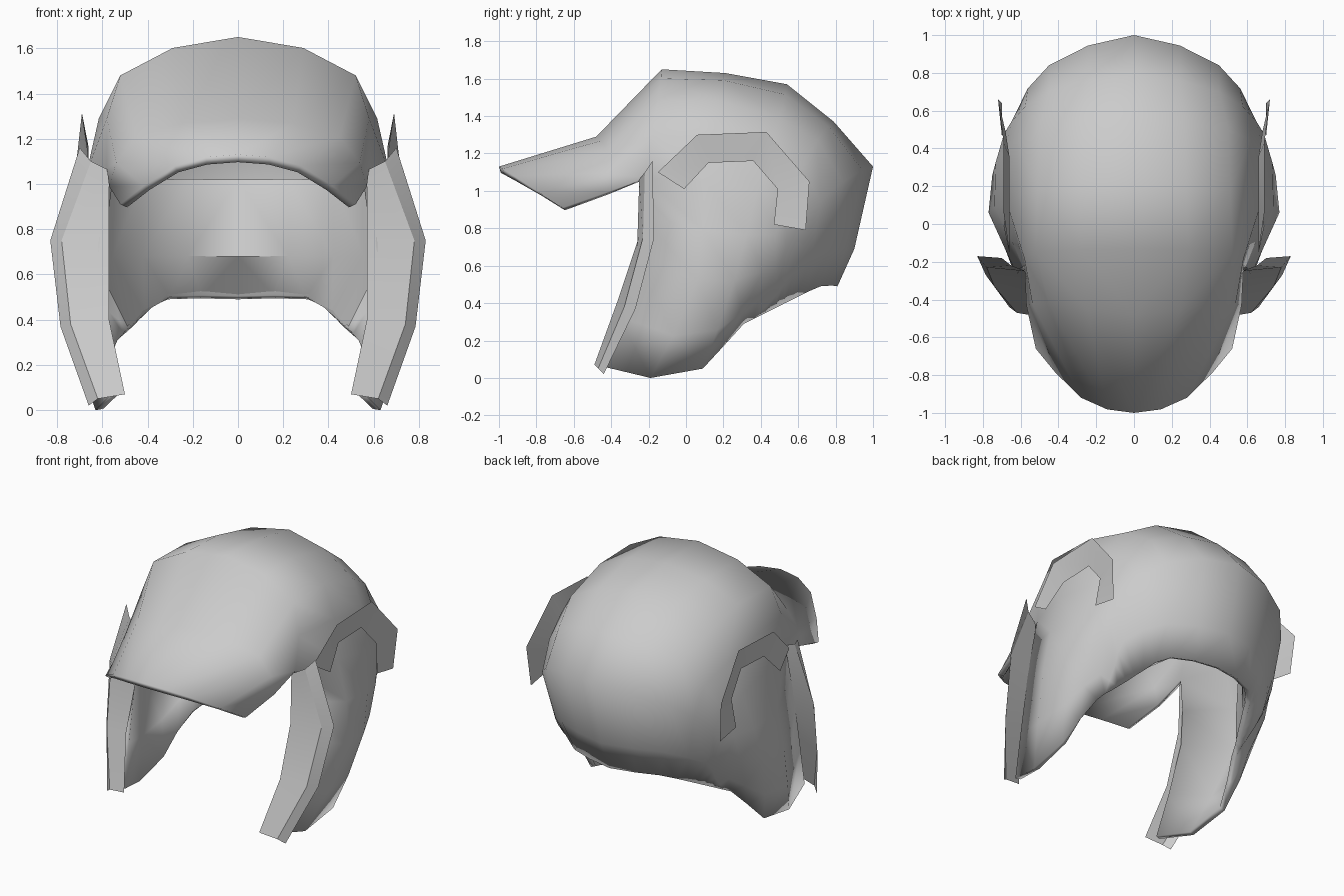
import bpy, bmesh
from math import radians
from mathutils import Vector

if "Cube" in bpy.data.objects:
    bpy.data.objects.remove(bpy.data.objects["Cube"])


def refine(pts):
    """Insert one smooth in-between point per segment; ribs start on the midline."""
    p = [Vector(q) for q in pts]
    mirrored = Vector((-p[1].x, p[1].y, p[1].z))
    out = []
    for i in range(len(p) - 1):
        a = p[i - 1] if i else mirrored
        d = p[min(i + 2, len(p) - 1)]
        out += [p[i], (9 * p[i] + 9 * p[i + 1] - a - d) / 16]
    return out + [p[-1]]


def build(name, grids, thickness=0, angle=60):
    """Skin grids of points, weld them, mirror to the other side."""
    bm = bmesh.new()
    for rows in grids:
        v = [[bm.verts.new(p) for p in r] for r in rows]
        for a, b in zip(v, v[1:]):
            for k in range(len(a) - 1):
                bm.faces.new((a[k], a[k + 1], b[k + 1], b[k]))
    bmesh.ops.remove_doubles(bm, verts=bm.verts, dist=0.0005)
    me = bpy.data.meshes.new(name)
    bm.to_mesh(me)
    bm.free()
    ob = bpy.data.objects.new(name, me)
    bpy.context.collection.objects.link(ob)
    m = ob.modifiers.new("mirror", 'MIRROR')
    m.use_clip = True
    if thickness:
        s = ob.modifiers.new("thickness", 'SOLIDIFY')
        s.thickness = thickness
        s.offset = -1
    bpy.ops.object.select_all(action='DESELECT')
    bpy.context.view_layer.objects.active = ob
    ob.select_set(True)
    bpy.ops.object.shade_smooth_by_angle(angle=radians(angle))
    return ob


# Shell ribs, front to back, each from the midline down to the lower edge
ribs = [refine(r) for r in (
    [(0, -.13, 1.65), (.52, -.15, 1.48), (.58, -.22, 1.07), (.62, -.27, .65), (.57, -.44, .06)],
    [(0, .21, 1.63), (.51, .18, 1.48), (.67, .1, 1.05), (.77, .06, .52), (.63, -.19, 0)],
    [(0, .54, 1.57), (.5, .5, 1.39), (.68, .38, 1.0), (.75, .26, .52), (.64, .09, .05)],
    [(0, .79, 1.37), (.45, .7, 1.27), (.65, .54, .95), (.69, .41, .57), (.6, .21, .18)],
    [(0, 1, 1.13), (.45, .84, 1.05), (.62, .6, .82), (.63, .48, .57), (.55, .31, .29)],
    [(0, .9, .69), (.38, .77, .68), (.56, .58, .58), (.56, .49, .45), (.53, .36, .315)],
    [(0, .81, .49), (.31, .72, .49), (.41, .58, .425), (.46, .48, .375), (.51, .39, .33)],
)]

# Visor ribs flow into the upper half of the first shell rib
visor = [refine(r) for r in (
    [(0, -1, 1.13), (.28, -.92, 1.08), (.52, -.66, .91)],
    [(0, -.48, 1.29), (.45, -.42, 1.21), (.57, -.43, .99)],
)] + [ribs[0][:5]]
build("helmet_shell", [visor, ribs], thickness=.035)

# Padded lining inside the back of the neck, sloping forward from the rim
build("neck_pad", [[refine(r)[::-1] for r in (
    [(0, .79, .50), (.30, .70, .50), (.49, .38, .37)],
    [(0, .66, .68), (.42, .52, .68), (.64, .2, .67)],
    [(0, .80, 1.02), (.42, .62, 1.02), (.62, .25, 1.0)],
)]], angle=50)

# Folded trim along the front edge of each cheek guard
build("cheek_trim", [[
    [(.57, -.25, 1.06), (.65, -.22, 1.10), (.70, -.18, 1.16)],
    [(.57, -.26, .73), (.78, -.23, .75), (.83, -.17, .75)],
    [(.57, -.37, .40), (.74, -.33, .38), (.785, -.27, .37)],
    [(.50, -.49, .07), (.62, -.47, .05), (.66, -.44, .02)],
]], angle=20)

# Flat arched band flaring out above each ear
build("ear_arch", [[
    [(.66, -.15, 1.10), (.69, -.01, 1.01)],
    [(.69, .06, 1.30), (.66, .12, 1.15)],
    [(.69, .43, 1.315), (.66, .36, 1.16)],
    [(.72, .66, 1.05), (.68, .49, 1.01)],
    [(.70, .64, .79), (.70, .47, .82)],
]], angle=20)
